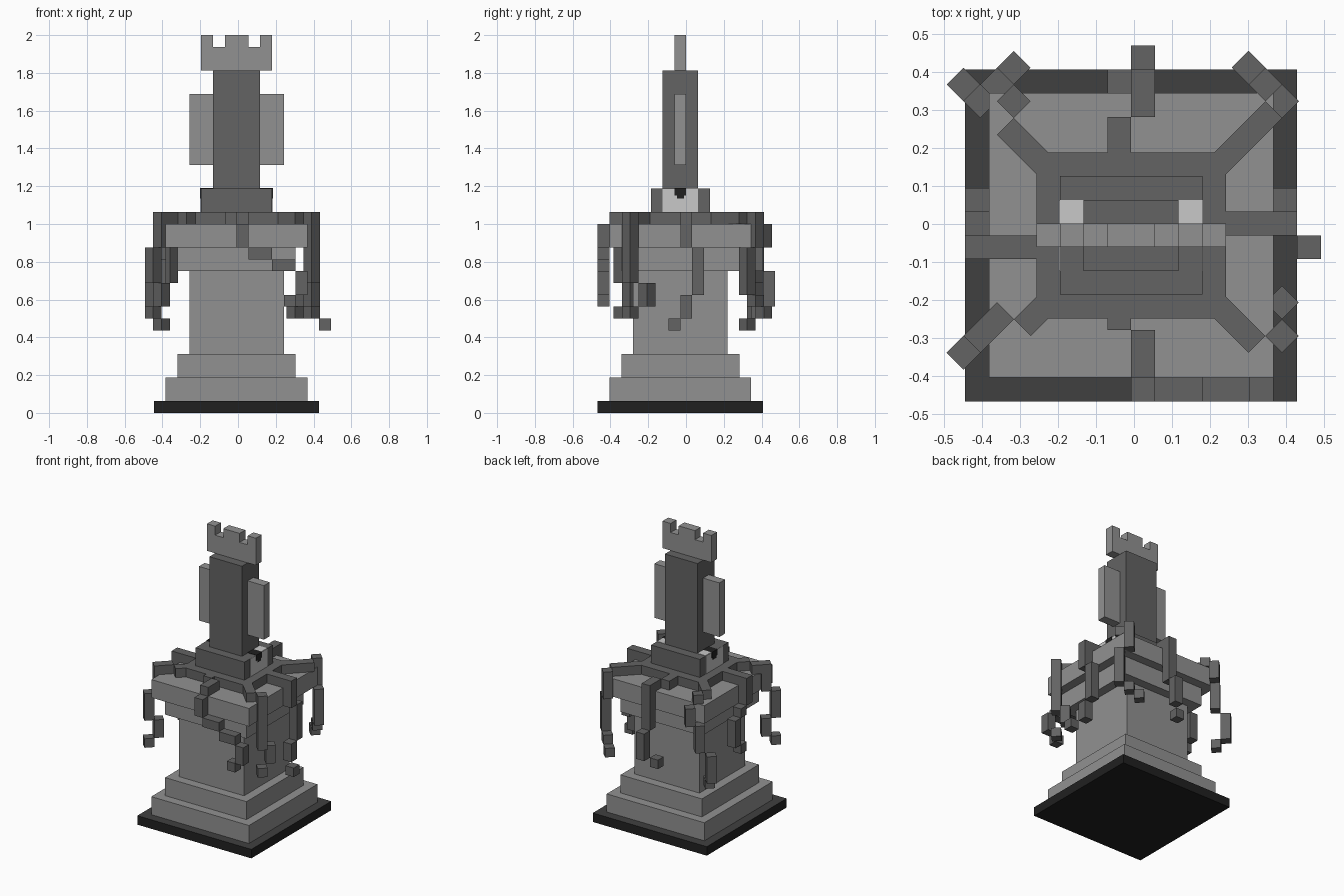
import bpy
import math
from mathutils import Matrix, Vector

if "Cube" in bpy.data.objects:
    bpy.data.objects.remove(bpy.data.objects["Cube"])

U = 0.0625                         # one block
ORIGIN = Vector((-0.0075, -0.03, 0))


def material(name, value):
    m = bpy.data.materials.new(name)
    m.diffuse_color = (value, value, value, 1)
    m.use_nodes = True
    m.node_tree.nodes["Principled BSDF"].inputs["Base Color"].default_value = m.diffuse_color
    return m


STONE = material("light_stone", 0.283)
DARK = material("dark_stone", 0.125)
BASE_TOP = material("charcoal", 0.051)
BLACK = material("black", 0.0144)
WHITE = material("eye_white", 0.578)


def blocks(name, boxes, mat, angle=0):
    """One object from boxes (x0, x1, y0, y1, z0, z1) in block units, turned about z."""
    rot = Matrix.Rotation(math.radians(angle), 3, 'Z')
    verts, faces = [], []
    for x0, x1, y0, y1, z0, z1 in boxes:
        n = len(verts)
        for z in (z0, z1):
            for x, y in ((x0, y0), (x1, y0), (x1, y1), (x0, y1)):
                verts.append(rot @ Vector((x, y, z)) * U + ORIGIN)
        faces += [[n + i for i in f] for f in (
            (3, 2, 1, 0), (4, 5, 6, 7), (0, 1, 5, 4),
            (1, 2, 6, 5), (2, 3, 7, 6), (3, 0, 4, 7))]
    mesh = bpy.data.meshes.new(name)
    mesh.from_pydata(verts, [], faces)
    mesh.materials.append(mat)
    ob = bpy.data.objects.new(name, mesh)
    bpy.context.collection.objects.link(ob)
    return ob


def slab(name, hx, hy, z0, z1, mat):
    return blocks(name, [(-hx, hx, -hy, hy, z0, z1)], mat)


# Base plate with a paler top
base = slab("base_plate", 7, 7, 0, 1, BLACK)
base.data.materials.append(BASE_TOP)
for p in base.data.polygons:
    p.material_index = 1 if p.normal.z > 0.5 else 0

# Stepped pedestal
for name, half, z0, z1 in (("lower_step", 6, 1, 3), ("upper_step", 5, 3, 5),
                           ("pedestal_column", 4, 5, 12),
                           ("lower_cornice", 5, 12, 14), ("upper_cornice", 6, 14, 16)):
    slab(name, half, half, z0, z1, STONE)

# Body, head and tower
slab("body_plate", 4, 3.5, 16, 17, DARK)
slab("head", 3, 2.5, 17, 19, DARK)
slab("tower", 2, 1.5, 19, 29, DARK)

# Fins and crenellated crest
blocks("side_fins", [(2, 4, -.5, .5, 21, 27), (-4, -2, -.5, .5, 21, 27)], STONE)
blocks("crest", [(-3, 3, -.5, .5, 29, 31), (-3, -2, -.5, .5, 31, 32),
                 (-1, 1, -.5, .5, 31, 32), (2, 3, -.5, .5, 31, 32)], STONE)

# Eyes: thin plates on the sides and top of the head
for side, a in (("right", 0), ("left", 180)):
    s = 1 if a == 0 else -1
    blocks(side + "_eye_white", [(3, 3.04, -1.5, 1.5, 17, 19),
                                 (2, 3, min(.5 * s, 1.5 * s), max(.5 * s, 1.5 * s), 19, 19.04)],
           WHITE, a)
    blocks(side + "_pupil", [(3.04, 3.08, -.5, .5, 18.4, 19),
                             (3.04, 3.08, -.3, .3, 18.15, 18.4),
                             (2, 3.08, -.5, .5, 19, 19.04)], BLACK, a)


# Tentacles: boxes are (outward0, outward1, sideways0, sideways1, z0, z1)
def tentacle(name, angle, *boxes):
    blocks(name + "_tentacle", boxes, DARK, angle)


tentacle("right", 0,
         (3, 6, 0, 1, 16, 17), (6, 7, 0, 1, 14, 17), (6, 7, 1, 2, 10, 14),
         (6, 7, 0, 1, 8, 10), (7, 8, -1, 0, 7, 8))
tentacle("back", 90,
         (3, 5, 0, 1, 16, 17), (5, 6, -1, 0, 16, 17), (6, 7, -1, 0, 12, 17),
         (7, 8, -1, 0, 9, 12), (6, 7, 0, 1, 8, 9))
tentacle("left", 180,
         (3, 6, 0, 1, 16, 17), (6, 7, 0, 1, 14, 17), (6, 7, -1, 0, 13, 14),
         (6, 7, -2, -1, 10, 13), (6, 7, -1, 0, 9, 10))
tentacle("front", -90,
         (3, 4, -1, 0, 16, 17), (4, 6, 0, 1, 16, 17), (6, 7, 0, 1, 14, 16),
         (6, 7, 1, 3, 13, 14), (6, 7, 3, 5, 12, 13), (6, 7, 5, 6, 10, 12),
         (6, 7, 4, 5, 9, 10))
tentacle("back_right", 45,
         (3, 8, -1, 0, 16, 17), (8, 9, 0, 1, 14, 17), (8, 9, -1, 0, 10, 14),
         (8, 9, 0, 1, 9, 10), (8, 9, 1, 2, 8, 9))
tentacle("back_left", 135,
         (3, 7, 0, 1, 16, 17), (7, 8, -1, 0, 16, 17), (8, 9, -2, -1, 14, 16),
         (8, 9, -1, 0, 11, 14), (9, 10, 0, 1, 8, 11), (8, 9, 0, 1, 7, 8))
tentacle("front_left", 225,
         (3, 6, -1, 0, 16, 17), (6, 8, -2, -1, 16, 17), (7, 8, -2, -1, 14, 16),
         (8, 9, -2, -1, 11, 14), (7, 8, -2, -1, 9, 11), (8, 9, -2, -1, 8, 9))
tentacle("front_right", -45,
         (3, 7, 0, 1, 16, 17), (7, 8, 1, 2, 14, 17), (7, 8, 1, 2, 11, 14),
         (6, 7, 2, 3, 9, 11), (7, 8, 1, 2, 8, 9))
